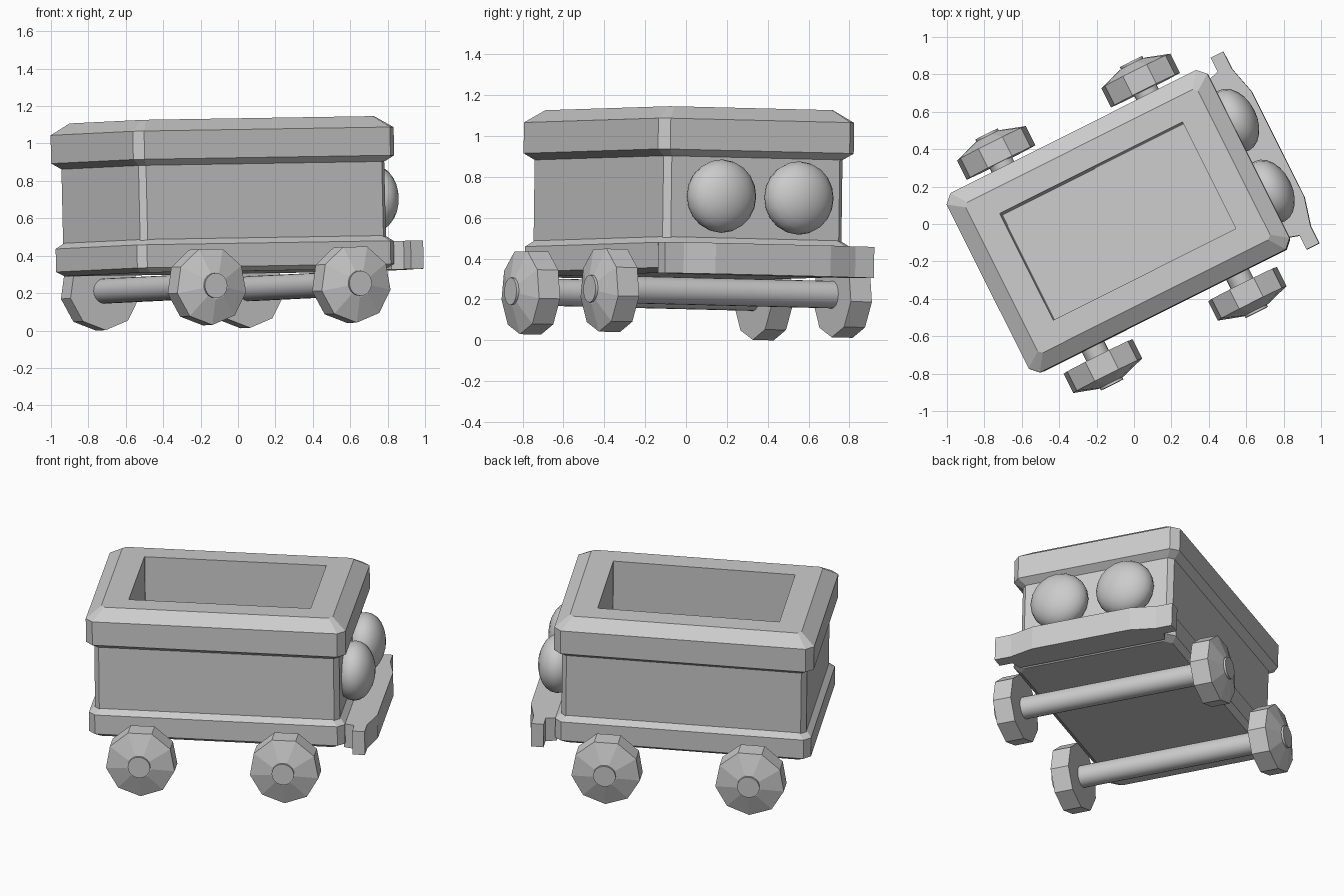
import bpy, bmesh
from math import pi, sin, cos
from mathutils import Matrix, Vector

if "Cube" in bpy.data.objects:
    bpy.data.objects.remove(bpy.data.objects["Cube"])

# Cart frame: long axis U, side axis V, up axis W, slightly tilted on the ground
U = Vector((0.894, 0.448, 0.0145)).normalized()
W = Vector((-0.023, 0.013, 1.0))
W = (W - U * W.dot(U)).normalized()
V = W.cross(U)
FRAME = Matrix((U, V, W)).transposed().to_4x4()
FRAME.translation = (-0.061, 0.001, 0.0)


def finish(name, bm, smooth=None):
    bmesh.ops.recalc_face_normals(bm, faces=bm.faces)
    me = bpy.data.meshes.new(name)
    bm.to_mesh(me)
    bm.free()
    ob = bpy.data.objects.new(name, me)
    bpy.context.collection.objects.link(ob)
    ob.matrix_world = FRAME
    if smooth:
        bpy.ops.object.select_all(action='DESELECT')
        ob.select_set(True)
        bpy.context.view_layer.objects.active = ob
        bpy.ops.object.shade_smooth_by_angle(angle=smooth)
    return ob


def loft(name, rings, smooth=None):
    """Skin a list of equal-length point rings and cap both ends."""
    bm = bmesh.new()
    vs = [[bm.verts.new(p) for p in ring] for ring in rings]
    n = len(vs[0])
    for a, b in zip(vs, vs[1:]):
        for i in range(n):
            j = (i + 1) % n
            bm.faces.new((a[i], a[j], b[j], b[i]))
    bm.faces.new(vs[0])
    bm.faces.new(vs[-1])
    return finish(name, bm, smooth)


def rect(hu, hv, c, w):
    """Rectangle with cut corners at height w."""
    return [(hu, c - hv, w), (hu, hv - c, w), (hu - c, hv, w), (c - hu, hv, w),
            (-hu, hv - c, w), (-hu, c - hv, w), (c - hu, -hv, w), (hu - c, -hv, w)]


def lathe(name, u, w, profile, n, turn=0.0, smooth=None):
    """Revolve (radius, v) pairs around an axis parallel to V."""
    loft(name, [[(u + r * sin(turn + 2 * pi * i / n), v, w + r * cos(turn + 2 * pi * i / n))
                 for i in range(n)] for r, v in profile], smooth)


# Base frame
loft("base_frame", [rect(0.735, 0.49, 0.04, 0.31), rect(0.768, 0.525, 0.04, 0.335),
                    rect(0.768, 0.525, 0.04, 0.458), rect(0.735, 0.49, 0.04, 0.487)])

# Hollow tub with overhanging bevelled rim
loft("tub", [rect(0.735, 0.49, 0.03, 0.47), rect(0.735, 0.49, 0.03, 0.883),
             rect(0.78, 0.536, 0.045, 0.915), rect(0.78, 0.536, 0.045, 1.066),
             rect(0.695, 0.45, 0.02, 1.127), rect(0.546, 0.319, 0.002, 1.127),
             rect(0.546, 0.319, 0.002, 0.50)])

# Axles and nine-sided wheels
for end, u in (("rear", -0.432), ("lead", 0.432)):
    lathe(end + "_axle", u, 0.23, [(0.067, -0.75), (0.067, 0.75)], 24, smooth=pi / 6)
    for side, s in (("left", 1), ("right", -1)):
        lathe(f"{end}_{side}_wheel", u, 0.23,
              [(0.209, s * 0.58), (0.209, s * 0.695), (0.075, s * 0.737)], 9, pi / 9)

# Domed lamps on the leading end
for side, s in (("left", 1), ("right", -1)):
    bm = bmesh.new()
    bmesh.ops.create_uvsphere(bm, u_segments=20, v_segments=12, radius=1)
    m = Matrix.Translation((0.79, s * 0.212, 0.69)) @ Matrix.Rotation(pi / 2, 4, 'Y') \
        @ Matrix.Diagonal((0.18, 0.18, 0.122, 1))
    bmesh.ops.transform(bm, matrix=m, verts=bm.verts)
    finish(side + "_lamp", bm, pi / 6)

# Bowed bumper
half = [(0.94, 0.315), (0.90, 0.47), (0.90, 0.573), (0.825, 0.573), (0.825, 0.49), (0.76, 0.47)]
plan = [(u, -v) for u, v in reversed(half)] + half
loft("bumper", [[(u, v, w) for u, v in plan] for w in (0.305, 0.457)])
